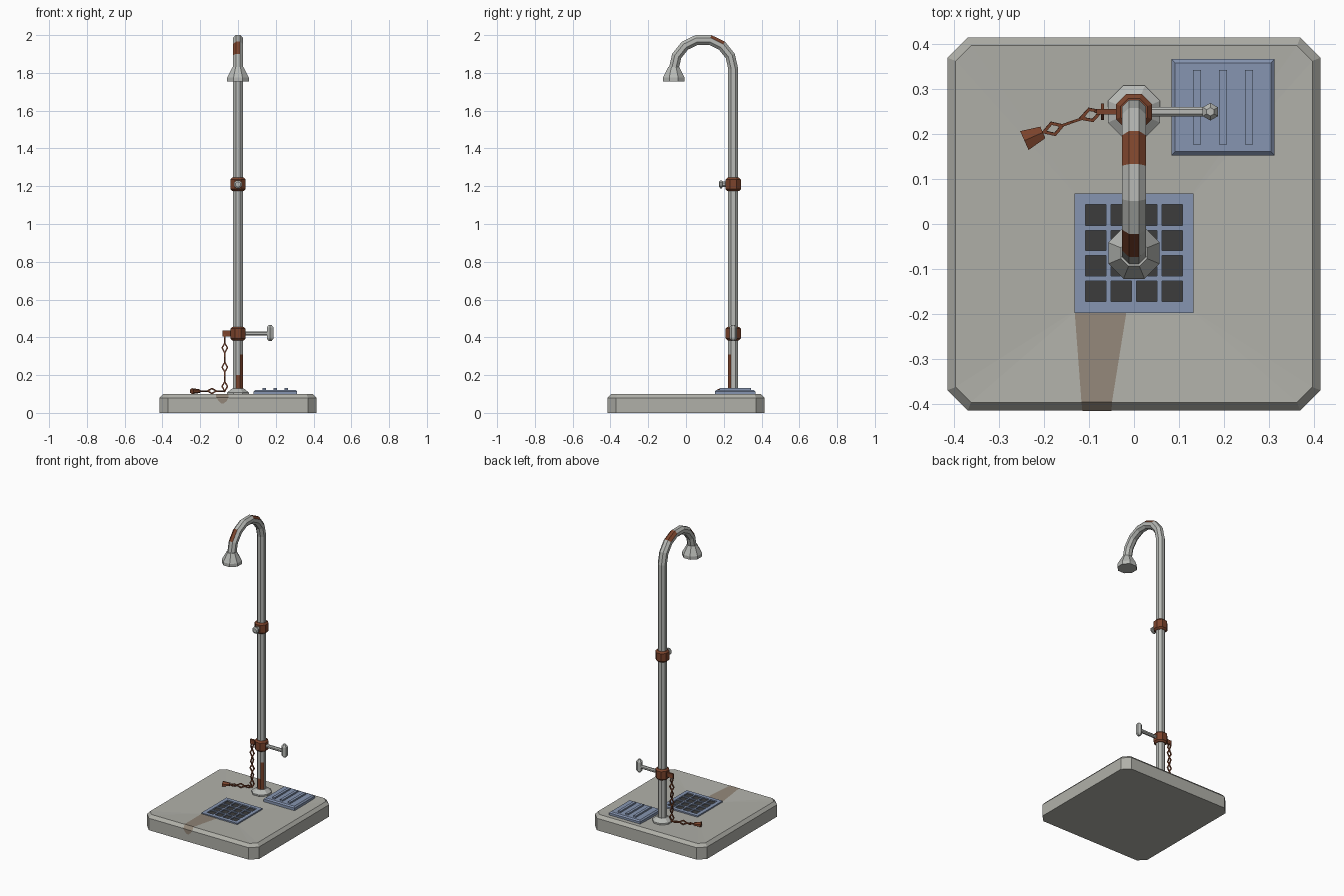
import bpy, bmesh, math
from mathutils import Vector, Matrix

if "Cube" in bpy.data.objects:
    bpy.data.objects.remove(bpy.data.objects["Cube"])


def mat(name, r, g, b):
    m = bpy.data.materials.new(name)
    lin = [((c / 255 + 0.055) / 1.055) ** 2.4 for c in (r, g, b)]
    m.diffuse_color = (*lin, 1)
    m.use_nodes = True
    m.node_tree.nodes["Principled BSDF"].inputs["Base Color"].default_value = m.diffuse_color
    return m


CONCRETE = mat("concrete", 176, 176, 169)
METAL = mat("pipe metal", 184, 186, 182)
RUST = mat("rust", 124, 68, 44)
BLUE = mat("blue plastic", 134, 149, 177)
DARK = mat("drain dark", 60, 60, 60)
STAIN = mat("water stain", 146, 134, 120)
PX, PY = 0.0, 0.25          # pipe position
DY = -0.065                 # drain and shower head centre


def finish(name, bm, *mats):
    bmesh.ops.recalc_face_normals(bm, faces=bm.faces)
    me = bpy.data.meshes.new(name)
    bm.to_mesh(me)
    bm.free()
    for m in mats:
        me.materials.append(m)
    ob = bpy.data.objects.new(name, me)
    bpy.context.collection.objects.link(ob)
    return ob


def loft(bm, rings, caps=True):
    """Skin closed rings of points; returns faces as [segment][side]."""
    vs = [[bm.verts.new(p) for p in ring] for ring in rings]
    n = len(vs[0])
    out = [[bm.faces.new((a[k], a[(k + 1) % n], b[(k + 1) % n], b[k])) for k in range(n)]
           for a, b in zip(vs, vs[1:])]
    if caps:
        bm.faces.new(vs[0][::-1])
        bm.faces.new(vs[-1])
    return out


def lathe(name, profile, loc, material, axis=(0, 0, 1), sides=8, squash=1.0):
    """Turned part: profile of (flat radius, height) along an axis."""
    rot = Vector(axis).to_track_quat('Z', 'Y').to_matrix()
    step = 2 * math.pi / sides
    rings = []
    for r, h in profile:
        r /= math.cos(step / 2)
        ring = [rot @ Vector((r * math.cos((k + .5) * step), r * math.sin((k + .5) * step), h))
                for k in range(sides)]
        rings.append([Vector(loc) + Vector((p.x, p.y, p.z * squash)) for p in ring])
    bm = bmesh.new()
    loft(bm, rings)
    return finish(name, bm, material)


def add_box(bm, x0, x1, y0, y1, z0, z1, inset=0.0, bevel_h=0.0):
    def rect(i, z):
        return [(x0 + i, y0 + i, z), (x1 - i, y0 + i, z), (x1 - i, y1 - i, z), (x0 + i, y1 - i, z)]
    rings = [rect(0, z0), rect(0, z1 - bevel_h)]
    if bevel_h:
        rings.append(rect(inset, z1))
    loft(bm, rings)


def octagon(h, c, z, cy=0.0):
    pts = [(h, -c), (h, c), (c, h), (-c, h), (-h, c), (-h, -c), (-c, -h), (c, -h)]
    return [(x, y + cy, z) for x, y in pts]


# Concrete base, top sloping down to the drain
bm = bmesh.new()
d = 0.125
loft(bm, [octagon(.415, .37, 0), octagon(.415, .37, .08), octagon(.397, .363, .1),
          octagon(d, d - .001, .088, DY)])
finish("base_slab", bm, CONCRETE)

# Dark drain pan under a grid of bars
bm = bmesh.new()
add_box(bm, -.125, .125, DY - .125, DY + .125, .08, .0895)
finish("drain_pan", bm, DARK)
bm = bmesh.new()
for s in (-1, 1):
    c = s * .1205
    add_box(bm, c - .0125, c + .0125, DY - .133, DY + .133, .084, .097)
    add_box(bm, -.108, .108, DY + c - .0125, DY + c + .0125, .084, .097)
for i in (-1, 0, 1):
    c = i * .0565
    add_box(bm, c - .0055, c + .0055, DY - .108, DY + .108, .084, .0965)
    add_box(bm, -.108, .108, DY + c - .0055, DY + c + .0055, .084, .096)
finish("drain_grate", bm, BLUE)

# Water stain running from the drain over the front edge
bm = bmesh.new()
rows = [(-.132, -.017, -.197, .0905), (-.117, -.049, -.3965, .1012), (-.115, -.05, -.4165, .0805),
        (-.102, -.06, -.4165, .063), (-.09, -.075, -.4165, .05)]
vs = [[bm.verts.new((x, y, z)) for x in (a, b)] for a, b, y, z in rows]
for a, b in zip(vs, vs[1:]):
    bm.faces.new((a[0], b[0], b[1], a[1]))
finish("water_stain", bm, STAIN)

# Foot pad with three ridges
bm = bmesh.new()
add_box(bm, .083, .313, .153, .367, .095, .121, .008, .008)
for x in (.14, .198, .256):
    add_box(bm, x - .009, x + .009, .177, .343, .118, .131)
finish("foot_pad", bm, BLUE)

# Riser pipe and gooseneck with rusty patches
R, ZC, r = .1575, 1.821, .0265 / math.cos(math.pi / 8)
path = [(Vector((PX, PY, z)), Vector((0, 1, 0))) for z in (.1, .13, .2, .31)]
for i in range(8):
    a = math.pi * i / 7
    n = Vector((0, math.cos(a), math.sin(a)))
    path.append((Vector((PX, PY - R, ZC)) + R * n, n))
rings = []
for c, n in path:
    ts = [(k + .5) * math.pi / 4 for k in range(8)]
    rings.append([c + r * (math.cos(t) * Vector((1, 0, 0)) + math.sin(t) * n) for t in ts])
bm = bmesh.new()
faces = loft(bm, rings)
# segment -> rusty sides (side angle = (index + 1) * 45 degrees)
for seg, sides in {1: (5, 6), 2: (6,), 6: (0, 1, 2), 9: (1, 2)}.items():
    for k in sides:
        faces[seg][k].material_index = 1
finish("pipe", bm, METAL, RUST)

# Flange, shower head, collars, bolt
lathe("pipe_flange", [(.058, .098), (.058, .108), (.03, .13)], (PX, PY, 0), METAL)
lathe("shower_head", [(.057, 1.755), (.057, 1.776), (.029, 1.832)], (PX, DY, 0), METAL)
for name, z in (("lower_collar", .42), ("upper_collar", 1.21)):
    lathe(name, [(.03, -.036), (.04, -.026), (.04, .026), (.03, .036)], (PX, PY, z), RUST)
lathe("collar_bolt", [(.014, 0), (.014, .02), (.021, .022), (.021, .032), (.013, .038)],
      (PX, .213, 1.21), METAL, axis=(0, -1, 0))

# Tap lever and its upright handle
lathe("tap_lever", [(.011, 0), (.011, .13)], (.035, PY, .42), METAL, axis=(1, 0, 0))
lathe("tap_handle", [(.008, -.043), (.017, -.03), (.017, .03), (.008, .043)],
      (.17, PY, .423), METAL, sides=6)

# Chain lug
bm = bmesh.new()
add_box(bm, -.083, -.035, .244, .256, .405, .435)
finish("chain_lug", bm, RUST)


def add_link(bm, centre, along, side, length=.066, width=.037, t=.006):
    """Open diamond link with a square section."""
    u, v = Vector(along).normalized(), Vector(side)
    v = (v - u * v.dot(u)).normalized()
    w = u.cross(v)
    c = Vector(centre)
    prof = [(1, -t), (1, t), (.55, t), (.55, -t)]
    for q in range(4):
        ends = []
        for e in (q, q + 1):
            d2 = u * (length / 2 * math.cos(e * math.pi / 2)) + v * (width / 2 * math.sin(e * math.pi / 2))
            ends.append([c + d2 * s + w * (h * .5) for s, h in prof])
        loft(bm, ends, caps=False)


# Chain: hanging links, then links lying on the slab, alternating a quarter turn
bm = bmesh.new()
X, Y, Z = (1, 0, 0), (0, 1, 0), (0, 0, 1)
for i in range(6):
    add_link(bm, (-.07, PY, .395 - i * .051), Z, X if i % 2 else Y)
lie = (-.95, -.32, 0)
add_link(bm, (-.096, .243, .115), lie, (-.3, .9, .1), .06, .034)
add_link(bm, (-.138, .227, .116), lie, Z, .064, .034)
add_link(bm, (-.18, .212, .114), lie, (-.3, .9, .1), .056, .034)
bmesh.ops.remove_doubles(bm, verts=bm.verts, dist=.0002)
finish("chain", bm, RUST)

# Drain plug at the end of the chain
lathe("drain_plug", [(.014, 0), (.023, .045)], (-.203, .204, .115), RUST,
      axis=(-.9, -.4, 0), sides=6, squash=.6)
